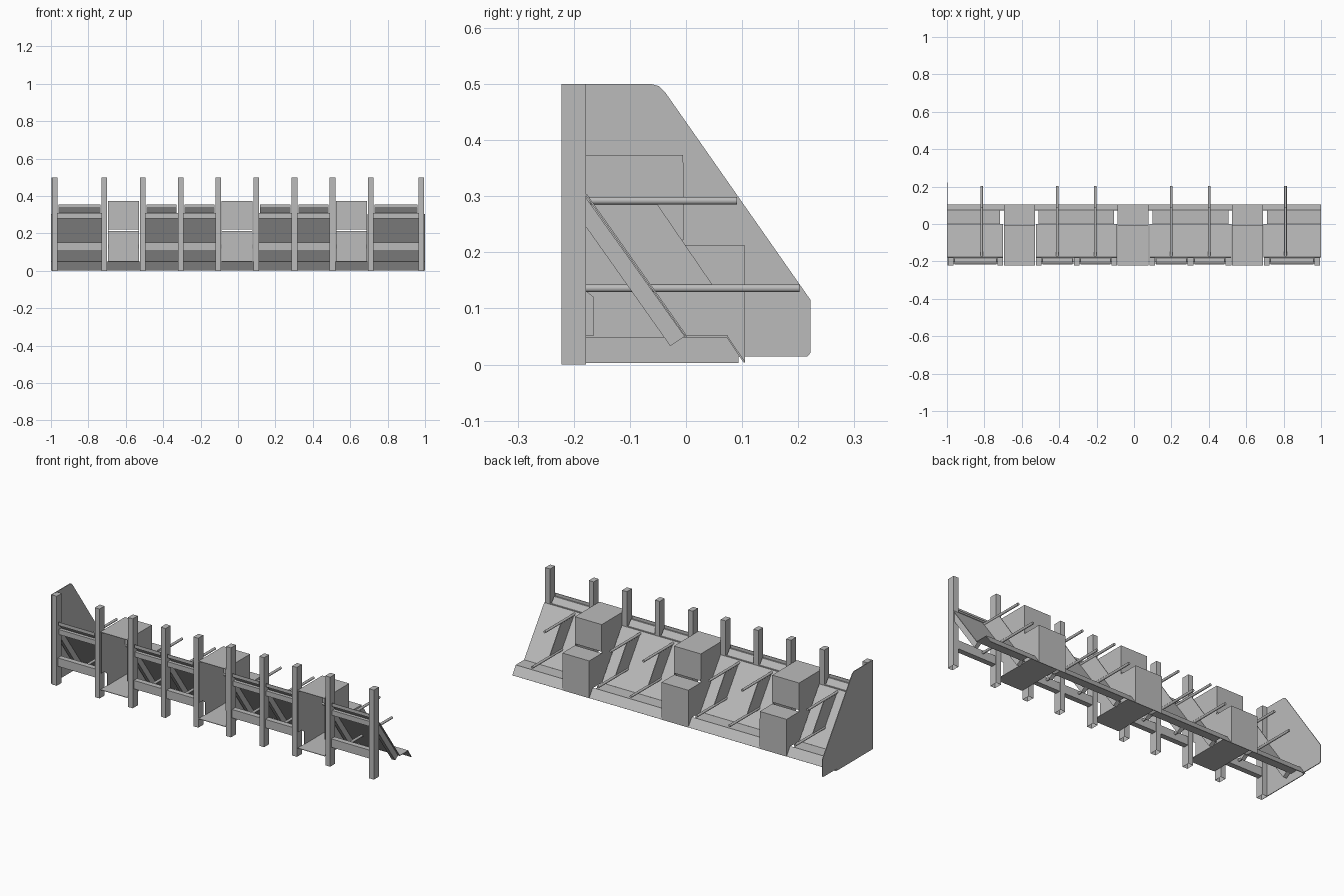
import bpy, bmesh

cube = bpy.data.objects.get("Cube")
if cube:
    bpy.data.objects.remove(cube, do_unlink=True)

steel = bpy.data.materials.new("galvanised grey")
steel.use_nodes = True
GREY = (0.5, 0.5, 0.5, 1)
steel.diffuse_color = GREY
steel.node_tree.nodes["Principled BSDF"].inputs["Base Color"].default_value = GREY


def finish(name, bm):
    mesh = bpy.data.meshes.new(name)
    bm.to_mesh(mesh)
    bm.free()
    mesh.materials.append(steel)
    obj = bpy.data.objects.new(name, mesh)
    bpy.context.collection.objects.link(obj)
    return obj


def plate(name, outline, x0, x1):
    """Solid made by extruding a (y, z) outline along x."""
    bm = bmesh.new()
    face = bm.faces.new([bm.verts.new((x0, y, z)) for y, z in outline])
    ext = bmesh.ops.extrude_face_region(bm, geom=[face])["geom"]
    moved = [v for v in ext if isinstance(v, bmesh.types.BMVert)]
    bmesh.ops.translate(bm, verts=moved, vec=(x1 - x0, 0, 0))
    bmesh.ops.recalc_face_normals(bm, faces=bm.faces)
    return finish(name, bm)


def box(name, x0, x1, y0, y1, z0, z1):
    return plate(name, [(y0, z0), (y1, z0), (y1, z1), (y0, z1)], x0, x1)


def sheet(name, path, x0, x1, thickness=0.003):
    """Folded sheet metal following a (y, z) path."""
    bm = bmesh.new()
    rows = [[bm.verts.new((x, y, z)) for x in (x0, x1)] for y, z in path]
    for a, b in zip(rows, rows[1:]):
        bm.faces.new((a[0], a[1], b[1], b[0]))
    obj = finish(name, bm)
    mod = obj.modifiers.new("thickness", 'SOLIDIFY')
    mod.thickness = thickness
    mod.offset = 0
    return obj


def rod(name, x, z, y0, y1, radius=0.007):
    bpy.ops.mesh.primitive_cylinder_add(
        vertices=16, radius=radius, depth=y1 - y0,
        location=(x, (y0 + y1) / 2, z), rotation=(1.5708, 0, 0))
    obj = bpy.context.object
    obj.name = name
    obj.data.name = name
    obj.data.materials.append(steel)
    bpy.ops.object.shade_smooth_by_angle()


FRONT, BACK = -0.222, -0.178          # post depth
POSTS = [-0.98, -0.715, -0.51, -0.307, -0.105, 0.097, 0.302, 0.505, 0.71, 0.98]
HALF = 0.015

# Square tube posts, open at the foot, with a slanted brace behind each
for x in POSTS:
    post = box("post", x - HALF, x + HALF, FRONT, BACK, 0, 0.5)
    bm = bmesh.new()
    bm.from_mesh(post.data)
    foot = [f for f in bm.faces if f.normal.z < -0.9]
    bmesh.ops.delete(bm, geom=foot, context='FACES_ONLY')
    bm.to_mesh(post.data)
    bm.free()
    plate("brace", [(BACK, 0.245), (-0.028, 0.033), (-0.002, 0.05), (BACK, 0.297)],
          x - 0.011, x + 0.011)

# Rails and the sheet's upper lip between posts, skipping the hutch bays
for i, (a, b) in enumerate(zip(POSTS, POSTS[1:])):
    if i in (1, 4, 7):
        continue
    a, b = a + HALF, b - HALF
    box("lower_rail", a, b, -0.212, -0.182, 0.105, 0.152)
    box("upper_rail", a, b, -0.204, BACK, 0.28, 0.308)
    sheet("sheet_lip", [(-0.214, 0.355), (-0.214, 0.337), (-0.205, 0.337),
                        (BACK, 0.3)], a + 0.006, b - 0.006)

# Sloping back sheets and the floor below them
for a, b in ((-1, -0.7), (-0.525, -0.09), (0.082, 0.52), (0.692, 1)):
    sheet("sloping_sheet", [(BACK, 0.303), (0, 0.051)], a, b)
for a, b in ((-1, -0.716), (-0.511, -0.106), (0.099, 0.506), (0.711, 1)):
    sheet("tray_floor", [(0, 0.05), (0.075, 0.05)], a, b)
sheet("tray_flap", [(0.073, 0.05), (0.104, 0.004)], -1, 1)

# Stepped hutches, open at the front
SIDE = [(-0.218, 0.373), (-0.006, 0.373), (-0.006, 0.212), (0.104, 0.212),
        (0.104, 0.004), (0.073, 0.05), (-0.165, 0.05), (-0.165, 0.12), (-0.19, 0.14),
        (-0.218, 0.14)]
for cx in (-0.6125, -0.005, 0.6075):
    x0, x1 = cx - 0.083, cx + 0.083
    sheet("hutch_top", [(FRONT, 0.372), (-0.006, 0.372), (-0.006, 0.222)], x0, x1)
    sheet("hutch_step", [(-0.006, 0.211), (0.104, 0.211), (0.104, 0.004)], x0, x1)
    sheet("hutch_floor", [(FRONT, 0.05), (0.075, 0.05)], x0, x1)
    plate("hutch_side", SIDE, x0, x0 + 0.003)
    plate("hutch_side", SIDE, x1 - 0.003, x1)

# Paired rods with a divider plate between them
for x in (-0.815, -0.41, -0.207, 0.2, 0.403, 0.81):
    rod("upper_rod", x, 0.292, -0.178, 0.091)
    rod("lower_rod", x, 0.136, -0.178, 0.202)
    plate("divider", [(-0.17, 0.29), (-0.054, 0.29), (0.05, 0.138), (-0.062, 0.138)],
          x - 0.002, x + 0.002)

# End plate with a sloped rear edge
plate("end_plate", [(FRONT, 0.5), (-0.062, 0.5), (-0.048, 0.496), (-0.037, 0.485),
                    (0.222, 0.115), (0.222, 0.021), (0.216, 0.014), (0.094, 0.014),
                    (0.094, 0.003), (FRONT, 0.003)], -1, -0.996)
